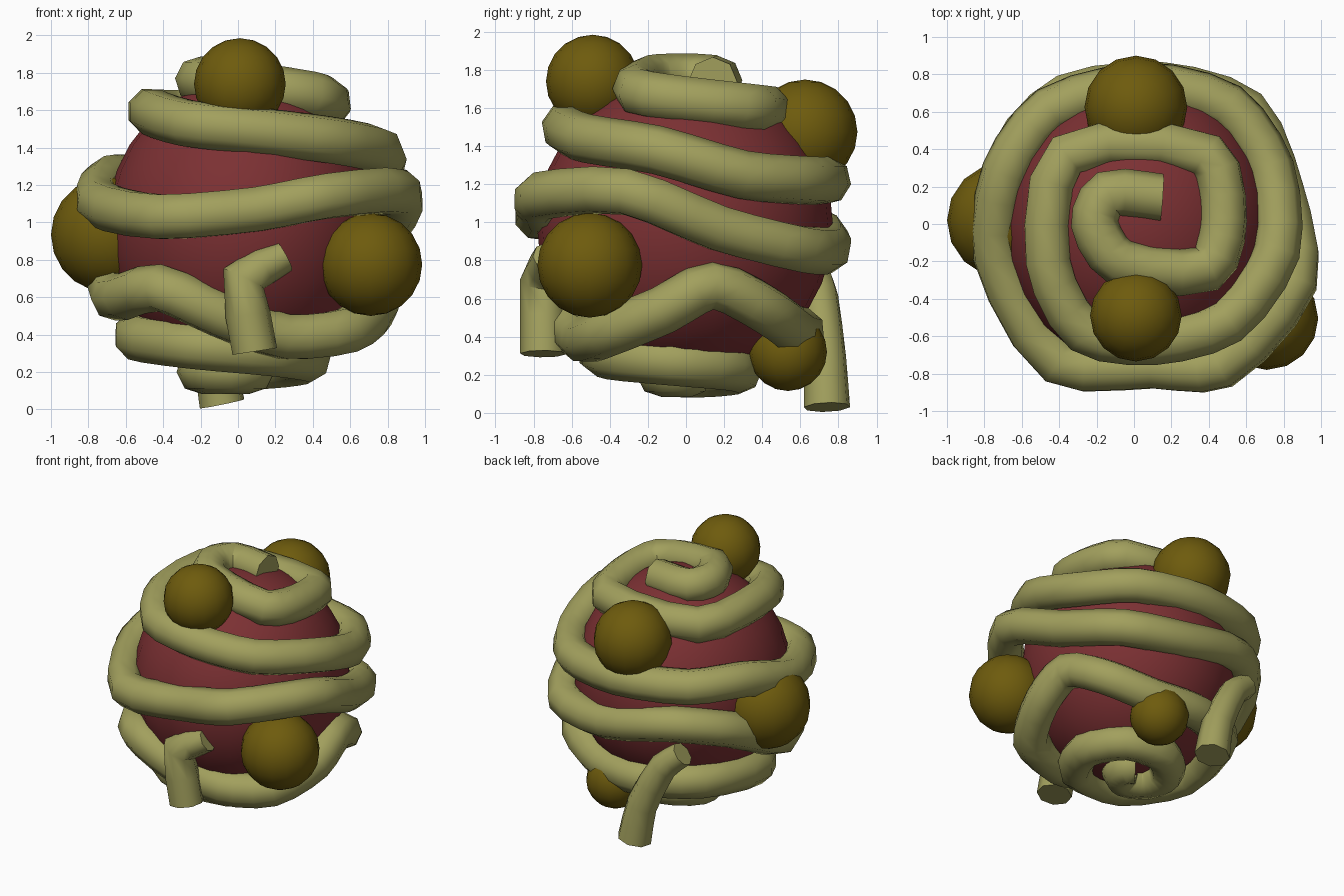
import bpy
from math import sin, cos, radians, sqrt
from mathutils import Vector

if "Cube" in bpy.data.objects:
    bpy.data.objects.remove(bpy.data.objects["Cube"])


def material(name, rgb):
    m = bpy.data.materials.new(name)
    m.diffuse_color = (*rgb, 1)
    m.use_nodes = True
    m.node_tree.nodes["Principled BSDF"].inputs["Base Color"].default_value = m.diffuse_color
    return m


RED = material("red", (0.20, 0.03, 0.033))
CREAM = material("cream", (0.36, 0.35, 0.11))
BROWN = material("brown", (0.155, 0.105, 0.004))


def ball(name, loc, r, mat, seg=16, rings=10, scale=(1, 1, 1)):
    bpy.ops.mesh.primitive_uv_sphere_add(segments=seg, ring_count=rings, radius=r, location=loc, scale=scale)
    ob = bpy.context.object
    ob.name = name
    ob.data.materials.append(mat)
    bpy.ops.object.shade_smooth()


def strand(name, pts, r, taper=None, res=3, soft=0.25):
    cu = bpy.data.curves.new(name, 'CURVE')
    cu.dimensions = '3D'
    cu.bevel_depth = r
    cu.bevel_resolution = 2
    cu.resolution_u = res
    cu.use_fill_caps = True
    sp = cu.splines.new('BEZIER')
    sp.bezier_points.add(len(pts) - 1)
    pts = [Vector(p) for p in pts]
    for i, (b, p) in enumerate(zip(sp.bezier_points, pts)):
        before, after = pts[max(i - 1, 0)], pts[min(i + 1, len(pts) - 1)]
        d = (after - before).normalized() * soft
        b.handle_left_type = b.handle_right_type = 'FREE'
        b.co = p
        b.handle_left = p - d * max((p - before).length, 0.05)
        b.handle_right = p + d * max((after - p).length, 0.05)
        b.radius = taper[i] if taper else 1
    ob = bpy.data.objects.new(name, cu)
    bpy.context.collection.objects.link(ob)
    bpy.ops.object.select_all(action='DESELECT')
    ob.select_set(True)
    bpy.context.view_layer.objects.active = ob
    bpy.ops.object.convert(target='MESH')
    ob = bpy.context.object
    ob.data.materials.append(CREAM)
    bpy.ops.object.shade_smooth_by_angle(angle=radians(50))


# core
ball("core", (0.035, -0.005, 0.98), 0.785, RED, 24, 16, (0.94, 0.99, 1))

# small balls stuck to the surface
for i, (x, y, z, r) in enumerate([
        (0.01, -0.49, 1.74, 0.245), (0.01, 0.625, 1.475, 0.275), (-0.69, 0.02, 0.935, 0.31),
        (0.71, -0.505, 0.775, 0.275), (0.22, 0.535, 0.32, 0.205)]):
    ball(f"small_ball_{i + 1}", (x, y, z), r, BROWN)

# long strand, wound from the top down
path = [
    (.15, .14, 1.74), (-.14, .16, 1.75), (-.21, .0, 1.76), (-.08, -.2, 1.75), (.39, -.24, 1.68),
    (.48, .02, 1.64), (.39, .37, 1.6), (-.36, .37, 1.59), (-.46, -.2, 1.59), (-.27, -.57, 1.53),
    (.1, -.63, 1.49), (.5, -.52, 1.44), (.76, -.15, 1.38), (.73, .3, 1.25), (.5, .63, 1.22),
    (.05, .74, 1.22), (-.45, .61, 1.23), (-.69, .28, 1.23), (-.74, -.17, 1.1), (-.41, -.74, 1.03),
    (.1, -.76, 1.07), (.47, -.76, 1.14), (.86, -.31, 1.16), (.79, .17, .97), (.6, .6, .86),
    (.15, .74, .86), (-.36, .68, .95), (-.64, .38, .87), (-.66, -.2, .6), (-.42, -.6, .65),
    (-.1, -.63, .51), (.25, -.54, .39), (.58, -.42, .42), (.73, -.12, .54), (.72, .14, .67),
    (.6, .42, .54), (.3, .56, .44), (-.05, .6, .43)]
for i in range(13):
    t = i / 12
    a, r = radians(135 + 640 * t), 0.04 + 0.56 * (1 - t) ** 1.25
    path.append((r * cos(a), r * sin(a), max(0.21, 0.99 - sqrt(0.66 - r * r))))
strand("long_strand", path, 0.128)

# loose strand ends hanging at front and back
strand("front_strand_end", [(.25, -.72, .82), (.03, -.75, .7), (.09, -.75, .31)],
       0.122, (.7, 1, 1), 2, 0.1)
strand("back_strand_end", [(-.44, .67, .74), (-.3, .7, .62), (-.14, .73, .3), (-.085, .74, .03)],
       0.118, (.75, .85, .95, 1.05), 2, 0.2)
